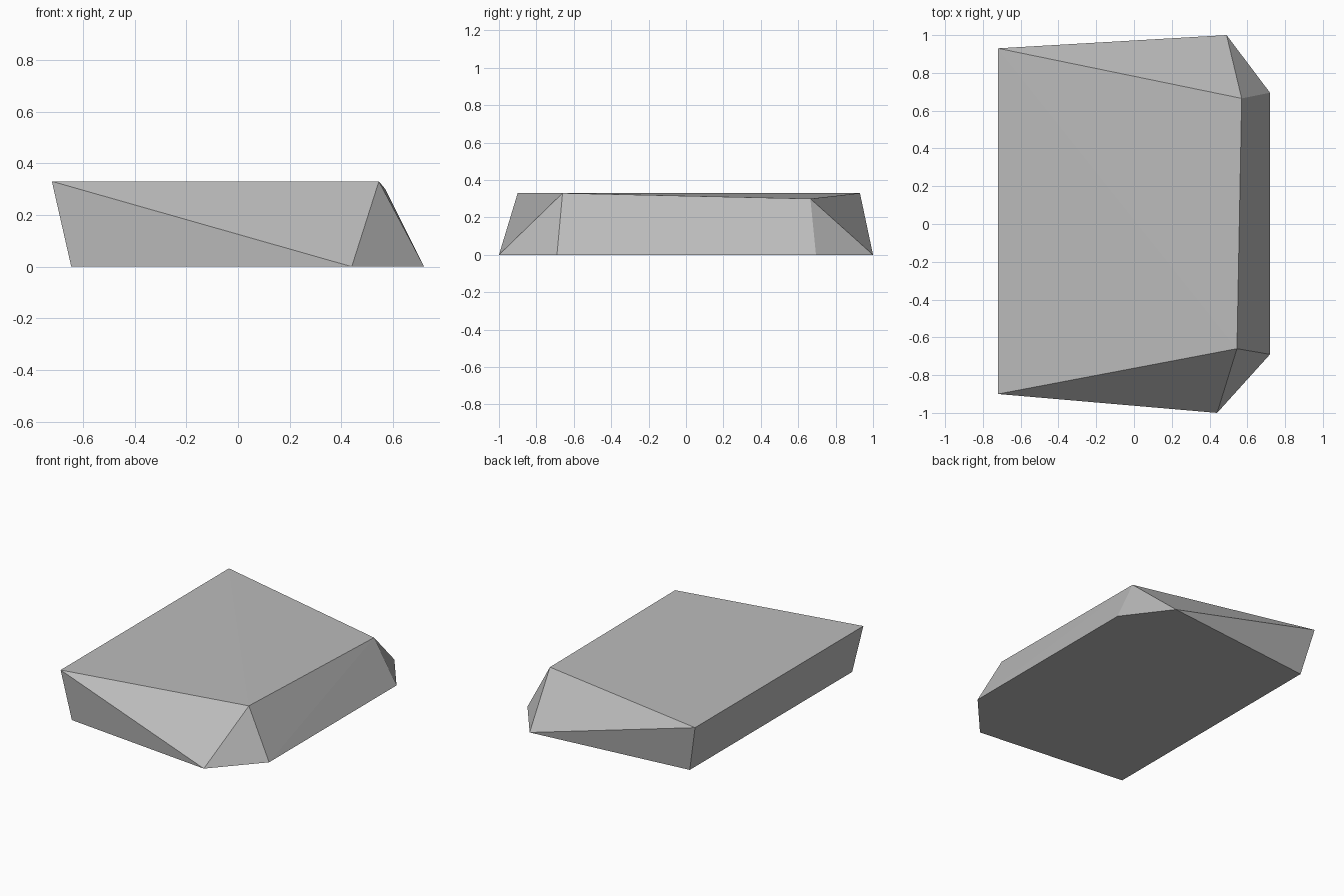
import bpy
import bmesh

cube = bpy.data.objects.get("Cube")
if cube:
    bpy.data.objects.remove(cube, do_unlink=True)

# Plain grey stone
stone = bpy.data.materials.new("grey_stone")
stone.use_nodes = True
grey = (0.5, 0.5, 0.5, 1)
stone.diffuse_color = grey
stone.node_tree.nodes["Principled BSDF"].inputs["Base Color"].default_value = grey

# Corners of the slanted slab: top outline, then footprint
top = [(-0.72, -0.90, 0.33), (-0.72, 0.93, 0.33),
       (0.57, 0.665, 0.30), (0.545, -0.66, 0.33)]
base = [(-0.645, -0.885), (-0.645, 0.88), (0.49, 1.0),
        (0.72, 0.695), (0.72, -0.69), (0.44, -1.0)]

# Chipped faces are the convex skin around the corners
bm = bmesh.new()
for co in top + [(x, y, 0) for x, y in base]:
    bm.verts.new(co)
bmesh.ops.convex_hull(bm, input=bm.verts[:])
bmesh.ops.dissolve_limit(bm, angle_limit=0.005, verts=bm.verts[:], edges=bm.edges[:])
bmesh.ops.recalc_face_normals(bm, faces=bm.faces[:])

mesh = bpy.data.meshes.new("rock_slab")
bm.to_mesh(mesh)
bm.free()
mesh.materials.append(stone)
rock = bpy.data.objects.new("rock_slab", mesh)
bpy.context.collection.objects.link(rock)
